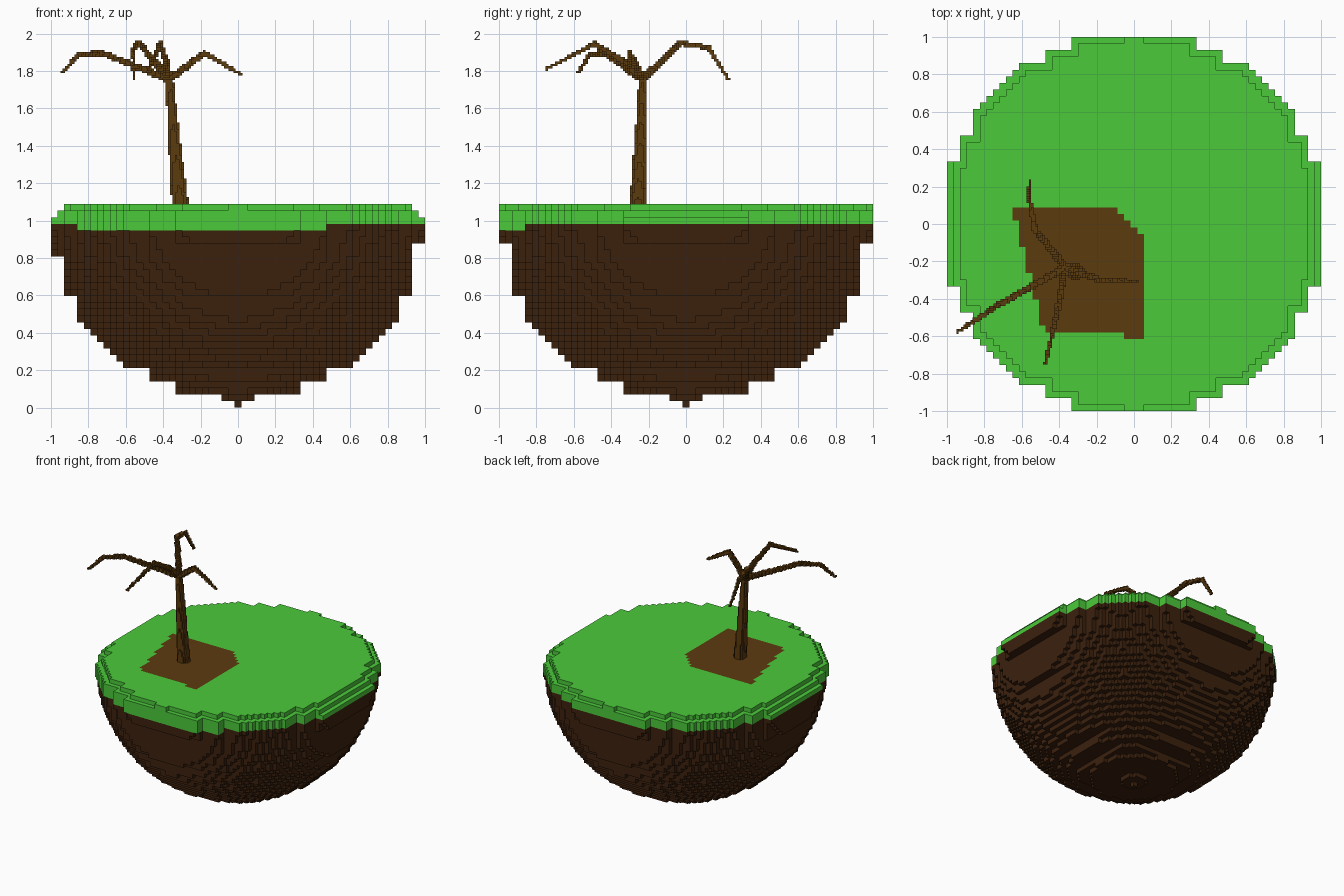
import bpy, bmesh, math
from mathutils import Vector

if "Cube" in bpy.data.objects:
    bpy.data.objects.remove(bpy.data.objects["Cube"])


def material(name, rgb):
    m = bpy.data.materials.new(name)
    m.diffuse_color = (*rgb, 1)
    m.use_nodes = True
    m.node_tree.nodes["Principled BSDF"].inputs["Base Color"].default_value = m.diffuse_color
    return m


GRASS = material("grass green", (0.07, 0.59, 0.043))
SOIL = material("dark soil", (0.044, 0.0150, 0.0040))
BARE = material("brown earth and bark", (0.107, 0.043, 0.0045))

DIRS = [(1, 0, 0), (-1, 0, 0), (0, 1, 0), (0, -1, 0), (0, 0, 1), (0, 0, -1)]


def block_object(name, cells, size, origin, mats, rule):
    """Skin a set of grid cells with quads; rule(cell, direction) picks the material."""
    bm = bmesh.new()
    verts = {}

    def vert(key):
        if key not in verts:
            verts[key] = bm.verts.new([o + k * size for o, k in zip(origin, key)])
        return verts[key]

    for c in sorted(cells):
        for d in DIRS:
            if tuple(a + b for a, b in zip(c, d)) in cells:
                continue
            ax = next(i for i in range(3) if d[i])
            u, v = (ax + 1) % 3, (ax + 2) % 3
            loop = []
            for du, dv in ((0, 0), (1, 0), (1, 1), (0, 1)):
                k = list(c)
                k[ax] += d[ax] > 0
                k[u] += du
                k[v] += dv
                loop.append(vert(tuple(k)))
            if d[ax] < 0:
                loop.reverse()
            bm.faces.new(loop).material_index = rule(c, d)
    mesh = bpy.data.meshes.new(name)
    bm.to_mesh(mesh)
    bm.free()
    for m in mats:
        mesh.materials.append(m)
    ob = bpy.data.objects.new(name, mesh)
    bpy.context.collection.objects.link(ob)
    return ob


# ---- floating island: stepped half ball, 57 cells wide, 31 layers high
S = 1 / 28.5
LAYERS = 31


def disc(a, b):
    """Stepped round outline shared by all three axis views."""
    a, b = max(abs(a), abs(b)), min(abs(a), abs(b))
    limit = 28 if b <= 9 else 26 if b <= 13 else 24
    return a <= limit and a + b <= 41


def in_island(i, j, n):
    if n < 2:                                   # small tip underneath
        return abs(i) + abs(j) <= 3 * n and max(abs(i), abs(j)) <= 2 * n
    k = 30 - n
    if not (disc(i, j) and disc(i, k) and disc(j, k)):
        return False
    if i * i + j * j + k * k > 29.45 ** 2 and n < 27:
        return False
    if n < 25 and (abs(j) > 26 or i > 26 or (i < -26 and n < 23)):
        return False
    if n == 29:                                 # bevelled grass rim
        return abs(i) <= 27
    if n == 30:
        return abs(i) <= 1 or (abs(i) <= 26 and disc(abs(i) + 1, abs(j) + 1))
    return True


def island_colour(c, d):
    i, j, n = c
    if n == 30 and d[2] > 0:                    # bare earth patch on the top
        left = -14 - (j + 15) // 4
        if -16 <= j <= 2 and left <= i <= min(1, -1 - j):
            return 2
        if j == -17 and -1 <= i <= 1:
            return 2
    if n >= 28:
        return 0
    if n == 27 and j < 0 and -24 <= i <= 13:    # grass hanging lower in front
        return 0
    return 1


island = {(i, j, n) for i in range(-28, 29) for j in range(-28, 29)
          for n in range(LAYERS) if in_island(i, j, n)}
block_object("island", island, S, (-S / 2, -S / 2, 0), [GRASS, SOIL, BARE], island_colour)

# ---- bare tree: tapered paths turned into finer blocks
T = 0.0125
GROUND = LAYERS * S
ORIGIN = Vector((0, 0, GROUND))


def path_cells(points):
    """Cells within a tapered radius of a path of (x, y, z, radius) points."""
    cells = set()
    for p, q in zip(points, points[1:]):
        a, b = Vector(p[:3]) - ORIGIN, Vector(q[:3]) - ORIGIN
        ab = b - a
        r = max(p[3], q[3]) + T
        span = [range(math.floor((min(a[x], b[x]) - r) / T),
                      math.ceil((max(a[x], b[x]) + r) / T)) for x in range(3)]
        for i in span[0]:
            for j in span[1]:
                for n in span[2]:
                    c = Vector((i + .5, j + .5, n + .5)) * T
                    t = min(1, max(0, (c - a).dot(ab) / ab.length_squared))
                    if n >= 0 and (c - a - ab * t).length <= p[3] + (q[3] - p[3]) * t:
                        cells.add((i, j, n))
    return cells


FORK = (-0.367, -0.232, 1.755, 0.021)
tree_paths = {
    "trunk": [(-0.308, -0.258, 1.08, 0.045), (-0.34, -0.242, 1.42, 0.033), FORK],
    "right_branch": [FORK, (-0.18, -0.30, 1.895, 0.016), (0.017, -0.305, 1.782, 0.0085)],
    "left_branch": [FORK, (-0.72, -0.43, 1.893, 0.016), (-0.85, -0.515, 1.89, 0.014),
                    (-0.94, -0.575, 1.79, 0.0085)],
    "front_branch": [FORK, (-0.385, -0.33, 1.85, 0.018), (-0.415, -0.49, 1.945, 0.015),
                     (-0.475, -0.75, 1.808, 0.0085)],
    "back_branch": [FORK, (-0.53, -0.03, 1.95, 0.016), (-0.557, 0.12, 1.925, 0.013),
                    (-0.56, 0.225, 1.757, 0.0085)],
}
tree = set()
for points in tree_paths.values():
    tree |= path_cells(points)
block_object("tree", tree, T, ORIGIN, [BARE], lambda c, d: 0)
